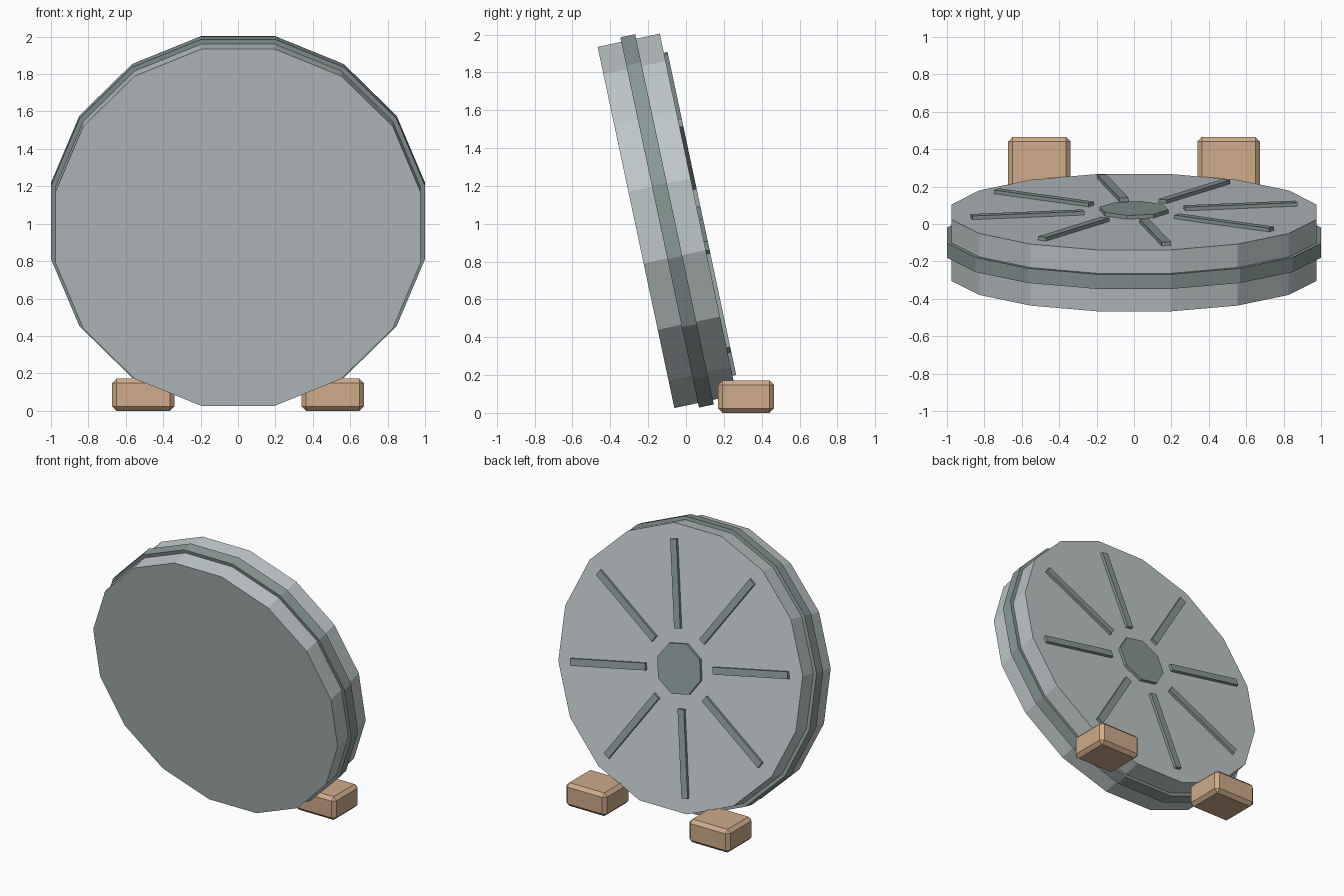
import bpy
from math import radians
from mathutils import Matrix, Vector

cube = bpy.data.objects.get("Cube")
if cube:
    bpy.data.objects.remove(cube, do_unlink=True)


def material(name, color):
    mat = bpy.data.materials.new(name)
    mat.use_nodes = True
    mat.diffuse_color = (*color, 1)
    mat.node_tree.nodes["Principled BSDF"].inputs["Base Color"].default_value = (*color, 1)
    return mat


LIGHT = material("pale grey", (0.52, 0.57, 0.58))
DARK = material("grey green", (0.25, 0.32, 0.31))
TAN = material("tan", (0.62, 0.41, 0.26))

# Wheel frame: local x across, local y up the face, local z out of the back
HALF = 0.168
RAISE = 0.02
WHEEL = (Matrix.Translation((0, -0.10, 1.015))
         @ Matrix.Rotation(radians(12), 4, "X")
         @ Matrix(((1, 0, 0, 0), (0, 0, 1, 0), (0, 1, 0, 0), (0, 0, 0, 1))))


def finish(name, mat, matrix=None):
    obj = bpy.context.object
    obj.name = name
    obj.data.materials.append(mat)
    if matrix is not None:
        # Bake the placement; the wheel frame is mirrored, so flip its faces back
        obj.data.transform(matrix)
        if matrix.determinant() < 0:
            obj.data.flip_normals()
    return obj


def disc(name, sides, radius, depth, offset, turn, mat):
    bpy.ops.mesh.primitive_cylinder_add(vertices=sides, radius=radius, depth=depth)
    place = Matrix.Translation((0, 0, offset)) @ Matrix.Rotation(radians(turn), 4, "Z")
    return finish(name, mat, WHEEL @ place)


# Drum, outer band and hub
disc("drum", 16, 0.995, 2 * HALF, 0, 11.25, LIGHT)
disc("outer_band", 16, 1.02, 0.08, 0, 11.25, DARK)
disc("hub", 8, 0.187, RAISE, HALF + RAISE / 2, 11.25, DARK)

# Raised ribs around the hub
for i in range(8):
    bpy.ops.mesh.primitive_cube_add(size=1)
    place = (Matrix.Rotation(radians(45 * i - 11.25), 4, "Z")
             @ Matrix.Translation((0.58, 0, HALF + RAISE / 2))
             @ Matrix.Diagonal((0.61, 0.05, RAISE, 1)))
    finish(f"rib_{i + 1}", DARK, WHEEL @ place)

# Bevelled support blocks
for side, name in ((1, "left_block"), (-1, "right_block")):
    bpy.ops.mesh.primitive_cube_add(size=1)
    size = Matrix.Diagonal((0.335, 0.295, 0.172, 1))
    block = finish(name, TAN, size)
    block.location = Vector((side * 0.506, 0.3175, 0.086))
    bevel = block.modifiers.new("bevel", "BEVEL")
    bevel.width = 0.024
    bevel.segments = 1
